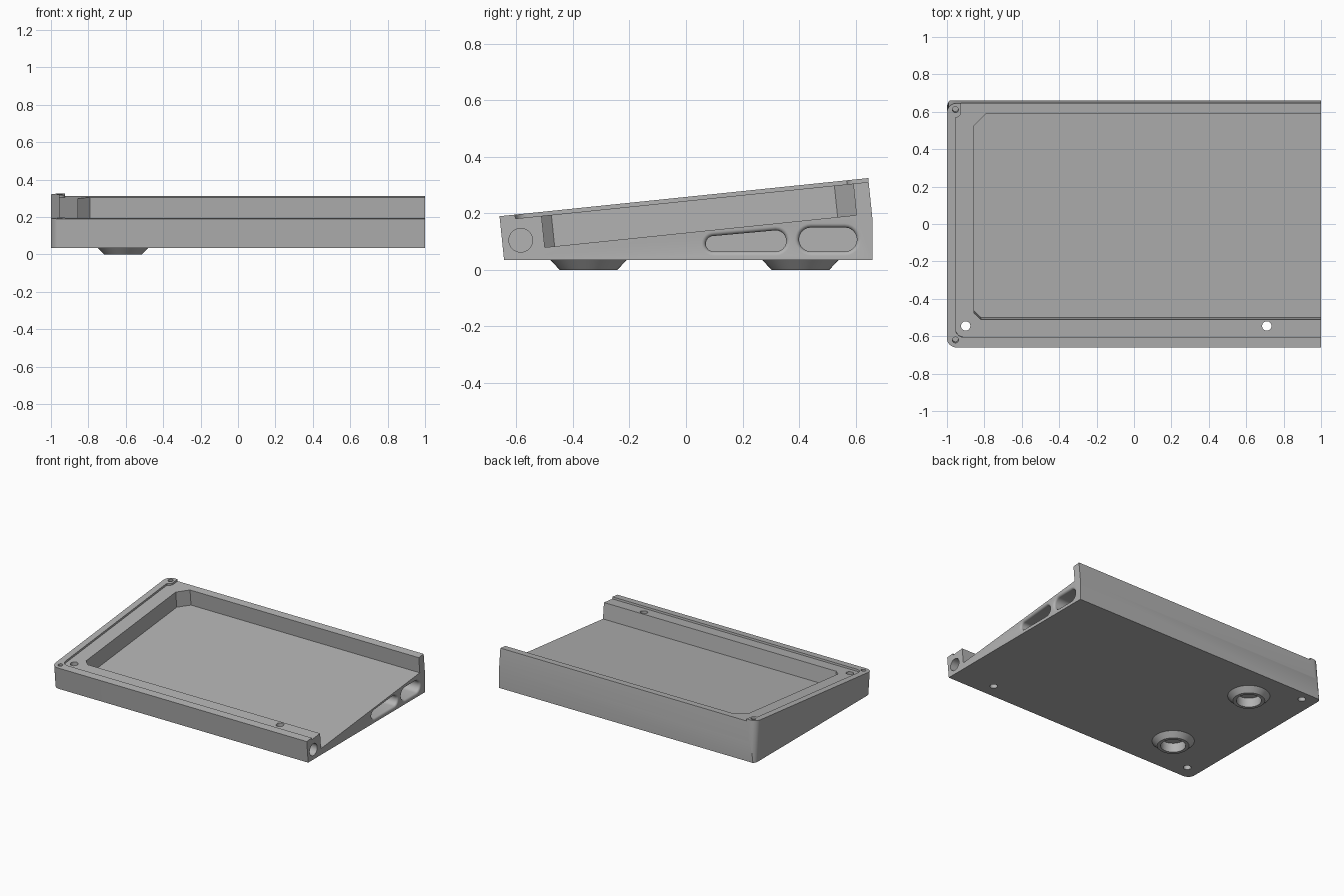
import bpy, bmesh, math
from mathutils import Matrix, Vector

if "Cube" in bpy.data.objects:
    bpy.data.objects.remove(bpy.data.objects["Cube"])

grey = bpy.data.materials.new("case grey")
grey.use_nodes = True
COLOUR = (0.45, 0.45, 0.45, 1)
grey.diffuse_color = COLOUR
grey.node_tree.nodes["Principled BSDF"].inputs["Base Color"].default_value = COLOUR

# Frame of the sloping top: origin at the front top edge
SLOPE = math.atan2(0.135, 1.305)
TILT = Matrix.Translation((0, -0.66, 0.19)) @ Matrix.Rotation(SLOPE, 4, "X")
BASE = 0.035


def make(name, bm):
    bmesh.ops.recalc_face_normals(bm, faces=bm.faces)
    mesh = bpy.data.meshes.new(name)
    bm.to_mesh(mesh)
    bm.free()
    mesh.materials.append(grey)
    ob = bpy.data.objects.new(name, mesh)
    bpy.context.collection.objects.link(ob)
    return ob


def loft(name, rings):
    """Closed solid through a list of matching rings of points."""
    bm = bmesh.new()
    loops = [[bm.verts.new(p) for p in ring] for ring in rings]
    n = len(loops[0])
    for a, b in zip(loops, loops[1:]):
        for i in range(n):
            j = (i + 1) % n
            bm.faces.new((a[i], a[j], b[j], b[i]))
    bm.faces.new(loops[0])
    bm.faces.new(loops[-1])
    return make(name, bm)


def prism(name, outline, low, high, frame=Matrix()):
    return loft(name, [[frame @ Vector((x, y, h)) for x, y in outline]
                       for h in (low, high)])


def arc(cx, cy, r, start, end, steps=10):
    return [(cx + r * math.cos(math.radians(start + (end - start) * i / steps)),
             cy + r * math.sin(math.radians(start + (end - start) * i / steps)))
            for i in range(steps + 1)]


def circle(cx, cy, r, n=32):
    return arc(cx, cy, r, 0, 360, n)[:-1]


def cut(body, cutter):
    mod = body.modifiers.new("cut", "BOOLEAN")
    mod.operation = "DIFFERENCE"
    mod.solver = "EXACT"
    mod.object = cutter
    cutter.hide_render = True
    bpy.context.view_layer.objects.active = body
    bpy.ops.object.modifier_apply(modifier=mod.name)
    bpy.data.objects.remove(cutter)


def smooth(ob):
    bpy.ops.object.select_all(action="DESELECT")
    ob.select_set(True)
    bpy.context.view_layer.objects.active = ob
    bpy.ops.object.shade_smooth_by_angle(angle=math.radians(30))


# Wedge body: tilted slab with rounded right corners, trimmed flat below and behind
LENGTH, R = 1.312, 0.05
outline = ([(1, 0), (1, LENGTH)]
           + arc(R - 1, LENGTH - R, R, 90, 180) + arc(R - 1, R, R, 180, 270))
case = prism("case_body", outline, -0.5, 0, TILT)
bm = bmesh.new()
bm.from_mesh(case.data)
for co, no in (((0, 0, BASE), (0, 0, -1)), ((0, 0.66, 0), (0, 1, 0))):
    res = bmesh.ops.bisect_plane(bm, geom=bm.verts[:] + bm.edges[:] + bm.faces[:],
                                 plane_co=co, plane_no=no, clear_outer=True)
    rim = [e for e in res["geom_cut"] if isinstance(e, bmesh.types.BMEdge)]
    bmesh.ops.contextual_create(bm, geom=rim)
bmesh.ops.recalc_face_normals(bm, faces=bm.faces)
bm.to_mesh(case.data)
bm.free()

# Shallow lid ledge, open at the back and the left end
ledge = ([(1.1, 0.055), (1.1, 1.5), (-0.925, 1.5), (-0.925, 1.265)]
         + arc(-0.955, 1.265, 0.03, 0, -90, 6)
         + arc(-0.91, 0.1, 0.045, 180, 270, 6))
cut(case, prism("ledge_cutter", ledge, -0.014, 0.1, TILT))

# Deep pocket with chamfered corners
pocket = [(1.1, 0.148), (1.1, 1.257), (-0.79, 1.257), (-0.855, 1.19),
          (-0.855, 0.183), (-0.818, 0.148)]
cut(case, prism("pocket_cutter", pocket, -0.126, 0.1, TILT))

# Corner screw holes in the rim
for v in (0.04, 1.278):
    cut(case, prism("rim_hole_cutter", circle(-0.955, v, 0.016, 20), -0.06, 0.1, TILT))

# Fixing holes: two through the front bar, one blind at the back
for x, y, top in ((-0.9, -0.545, 1), (0.71, -0.545, 1), (-0.9, 0.59, 0.14)):
    cut(case, prism("fixing_hole_cutter", circle(x, y, 0.025, 24), -0.1, top))

# Round socket in the end of the front bar
cut(case, loft("socket_cutter", [[(x, y, z) for y, z in circle(-0.585, 0.105, 0.042)]
                                 for x in (0.85, 1.1)]))


# End slots with rolled mouths
def slot_ring(x, left, right, grow):
    pts = (arc(left[0], left[1], left[2] + grow, 90, 270, 12)
           + arc(right[0], right[1], right[2] + grow, -90, 90, 12))
    return [(x, y, z) for y, z in pts]


ROLL = 0.015
for left, right in (((0.0975, 0.0925, 0.0275), (0.3175, 0.1025, 0.0375)),
                    ((0.4425, 0.1075, 0.0425), (0.5625, 0.1075, 0.0425))):
    rings = [slot_ring(0.8, left, right, 0)]
    for i in range(6):
        a = math.radians(90 * i / 5)
        rings.append(slot_ring(1 - ROLL + ROLL * math.sin(a), left, right,
                               ROLL * (1 - math.cos(a))))
    rings.append(slot_ring(1.1, left, right, ROLL))
    cut(case, loft("slot_cutter", rings))

# Hollow conical feet, with the hollow running up into the base
for label, y in (("front", -0.345), ("back", 0.405)):
    cut(case, prism("foot_well_cutter", circle(-0.615, y, 0.08, 40), -0.1, 0.065))
    foot = bmesh.new()
    profile = ((0.135, BASE), (0.102, 0), (0.08, 0), (0.08, BASE))
    loops = [[foot.verts.new((px, py, z)) for px, py in circle(-0.615, y, r, 40)]
             for r, z in profile]
    for a, b in zip(loops, loops[1:] + loops[:1]):
        for i in range(40):
            j = (i + 1) % 40
            foot.faces.new((a[i], a[j], b[j], b[i]))
    smooth(make(label + "_foot", foot))

smooth(case)
